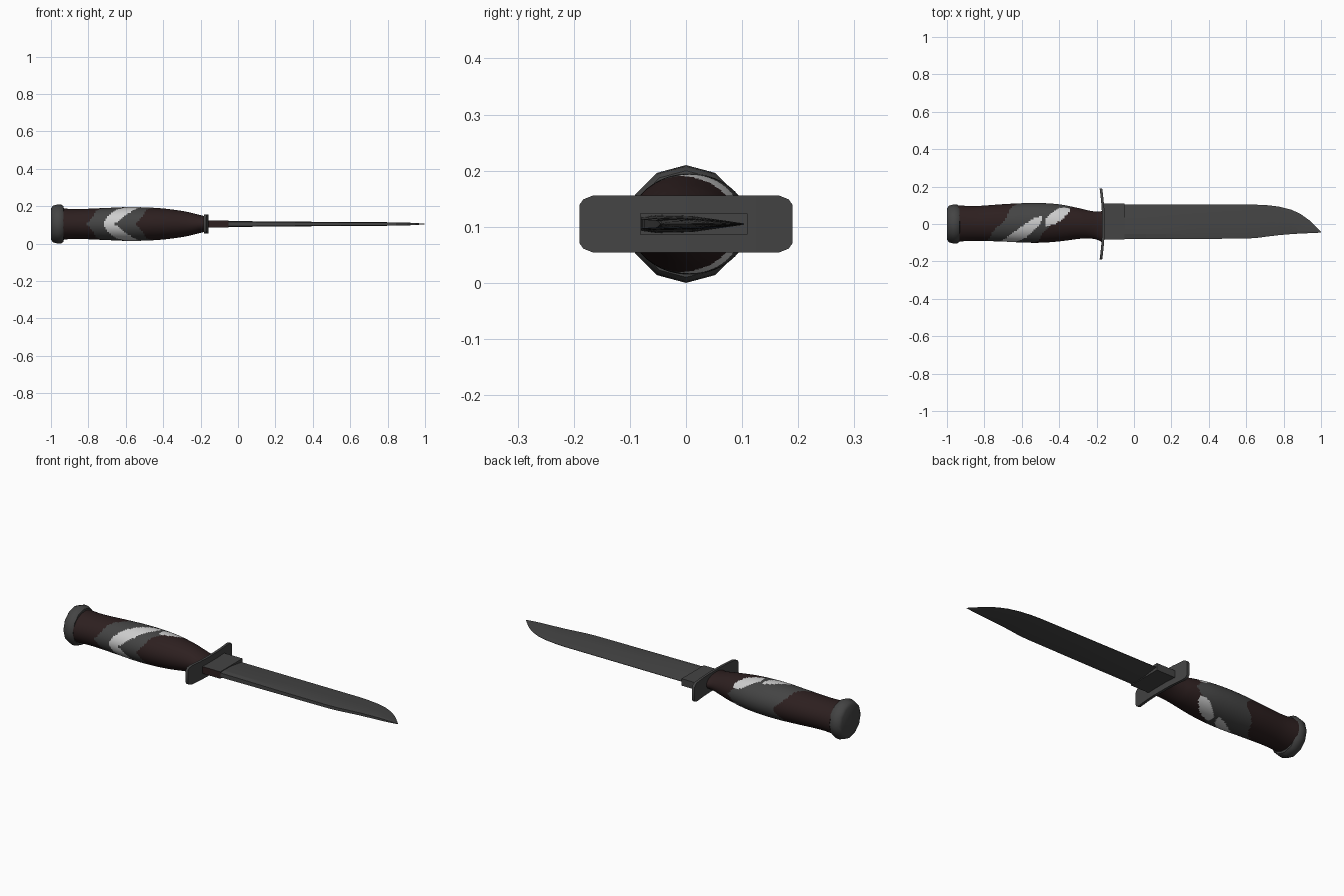
import bpy, bmesh, math
from mathutils import Vector

if "Cube" in bpy.data.objects:
    bpy.data.objects.remove(bpy.data.objects["Cube"])

ZC = 0.105  # height of the long axis


def mat(name, r, g, b):
    m = bpy.data.materials.new(name)
    m.diffuse_color = (r, g, b, 1)
    m.use_nodes = True
    m.node_tree.nodes["Principled BSDF"].inputs["Base Color"].default_value = m.diffuse_color
    return m


BROWN = mat("dark_brown", 0.026, 0.014, 0.014)
GREY = mat("dark_grey", 0.058, 0.058, 0.058)
LIGHT = mat("light_grey", 0.62, 0.62, 0.62)


def loft(name, rings, mats, rule=None, angle=40):
    """Skin equal-length rings of points and cap both ends."""
    bm = bmesh.new()
    vs = [[bm.verts.new(p) for p in ring] for ring in rings]
    n = len(rings[0])
    for a, b in zip(vs, vs[1:]):
        for i in range(n):
            j = (i + 1) % n
            bm.faces.new((a[i], a[j], b[j], b[i]))
    bm.faces.new(vs[0])
    bm.faces.new(vs[-1])
    bmesh.ops.recalc_face_normals(bm, faces=bm.faces)
    if rule:
        for f in bm.faces:
            f.material_index = rule(f.calc_center_median(), f.normal)
    me = bpy.data.meshes.new(name)
    bm.to_mesh(me)
    bm.free()
    for m in mats:
        me.materials.append(m)
    ob = bpy.data.objects.new(name, me)
    bpy.context.collection.objects.link(ob)
    bpy.ops.object.select_all(action='DESELECT')
    ob.select_set(True)
    bpy.context.view_layer.objects.active = ob
    bpy.ops.object.shade_smooth_by_angle(angle=math.radians(angle))
    return ob


def oval(x, lo, hi, rz, n):
    """Oval ring around the long axis, spanning y from lo to hi."""
    c, r = (lo + hi) / 2, (hi - lo) / 2
    return [Vector((x, c + r * math.cos(2 * math.pi * i / n),
                    ZC + rz * math.sin(2 * math.pi * i / n))) for i in range(n)]


# Pommel: twelve-sided cap
loft("pommel", [oval(x, -r, r, r, 12) for x, r in
                [(-1, .082), (-.99, .097), (-.965, .105), (-.945, .103), (-.933, .095), (-.93, .075)]],
     [GREY])

# Grip: swelling handle, x / y low / y high / z radius
grip = [(-.94, -.094, .1, .083), (-.85, -.09, .096, .08), (-.7, -.094, .106, .086),
        (-.6, -.099, .111, .09), (-.5, -.1, .112, .089), (-.4, -.093, .105, .083),
        (-.3, -.08, .086, .07), (-.25, -.077, .074, .06), (-.2, -.083, .066, .047),
        (-.168, -.1, .07, .04)]


def catmull(p0, p1, p2, p3, t):
    return [.5 * (2 * b + (c - a) * t + (2 * a - 5 * b + 4 * c - d) * t * t
                  + (3 * b - a - 3 * c + d) * t ** 3) for a, b, c, d in zip(p0, p1, p2, p3)]


stations = []
for i in range(len(grip) - 1):
    q = [grip[min(max(i + k, 0), len(grip) - 1)] for k in (-1, 0, 1, 2)]
    steps = max(3, round((q[2][0] - q[1][0]) / .009))
    stations += [catmull(*q, s / steps) for s in range(steps)]
stations.append(grip[-1])


def blob(x, u, x0, u0, x1, u1, w):
    """Slanted patch tapering towards both ends."""
    t = (u - u0) / (u1 - u0)
    if not 0 <= t <= 1:
        return False
    return abs(x - x0 - (x1 - x0) * t) < w * math.sqrt(max(0, 1 - (2 * t - 1) ** 2))


def camo(c, n):
    # u runs 0..1 from the front (-y) to the back (+y), mirrored top and bottom
    u = math.atan2(abs(c.z - ZC), -(c.y - .006)) / math.pi
    if blob(c.x, u, -.71, -.06, -.5, .62, .05) or blob(c.x, u, -.46, .44, -.36, .86, .045):
        return 2
    wave = .008 * math.sin(u * 14)
    return 1 if -.81 + .2 * u + wave < c.x < -.55 + .23 * u + wave else 0


loft("grip", [oval(*s, 72) for s in stations], [BROWN, GREY, LIGHT], camo)

# Guard: thin cross plate with clipped corners, ends swept toward the grip
guard = [(-.19, .034), (-.183, .044), (-.165, .051), (-.1, .051), (-.05, .051)]
guard += [(-y, h) for y, h in reversed(guard)]
rings = []
for y, h in guard:
    x = -.163 - .014 * (abs(y) / .19) ** 2
    rings.append([Vector((x + sx * .007, y, ZC + sz * h))
                  for sx, sz in ((-1, -1), (1, -1), (1, 1), (-1, 1))])
loft("guard", rings, [GREY])

# Ricasso: thick block where the blade leaves the guard
loft("ricasso", [[Vector((x, y, ZC + s)) for y, s in ((-.082, -.019), (.11, -.019), (.11, .019), (-.082, .019))]
                 for x in (-.162, -.1, -.05)], [GREY, BROWN],
     lambda c, n: 1 if n.y < -.9 else 0)

# Blade: x / spine y / edge y / half thickness
blade = [(-.06, -.08, .103, .016), (.1, -.08, .103, .0145), (.3, -.08, .103, .0125),
         (.6, -.078, .103, .011), (.66, -.074, .103, .0105), (.72, -.066, .1, .01),
         (.78, -.059, .092, .0095), (.84, -.054, .077, .009), (.89, -.051, .054, .008),
         (.94, -.049, .018, .006), (.98, -.047, -.022, .003), (1, -.046, -.043, .001)]
half = [(0, .75), (.14, 1), (.5, .9), (1, .08)]  # share of width, share of thickness
rings = []
for x, lo, hi, h in blade:
    side = [(lo + (hi - lo) * f, h * g) for f, g in half]
    rings.append([Vector((x, y, ZC + t)) for y, t in side]
                 + [Vector((x, y, ZC - t)) for y, t in reversed(side)])
loft("blade", rings, [GREY], angle=8)
